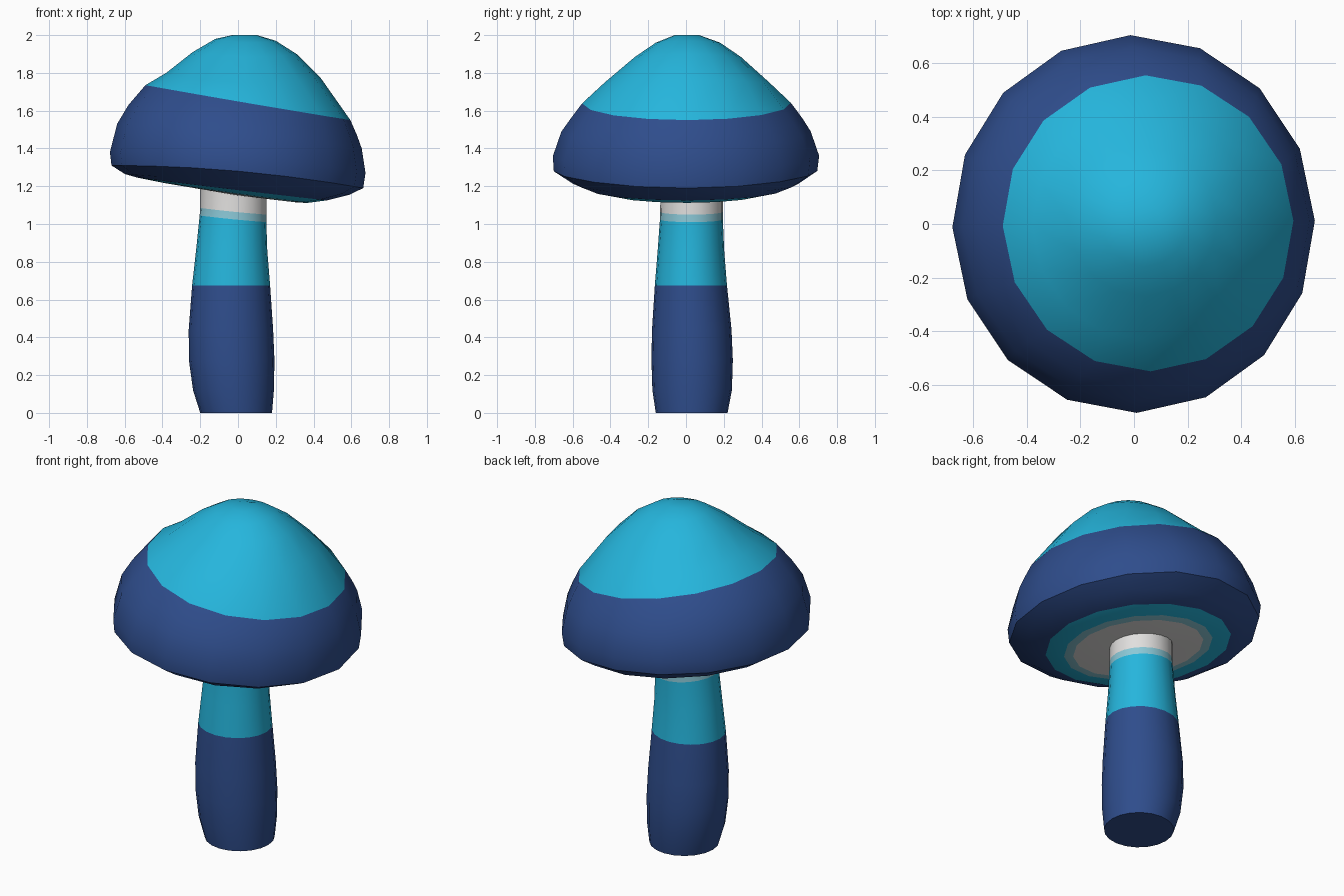
import bpy, bmesh, math


def colour(name, r, g, b):
    m = bpy.data.materials.new(name)
    m.diffuse_color = (r, g, b, 1)
    return m


MATS = [colour("navy", 0.028, 0.074, 0.262), colour("sky_blue", 0.0185, 0.465, 0.72),
        colour("pale_blue", 0.26, 0.58, 0.68), colour("off_white", 0.75, 0.74, 0.73)]
NAVY, SKY, PALE, WHITE = range(4)


def lathe(name, rings, sides, close_first, close_last, turn=0.0):
    """Skin a stack of tilted oval rings.
    ring = (x left, z left, x right, z right, y front, y back, z at front/back, colour of band above)"""
    bm = bmesh.new()
    loops = []
    for xl, zl, xr, zr, yf, yb, zy, _ in rings:
        loop = []
        for i in range(sides):
            a = 2 * math.pi * i / sides + turn
            c, s = math.cos(a), math.sin(a)
            z = zy + (zr - zl) / 2 * c + ((zl + zr) / 2 - zy) * c * c
            loop.append(bm.verts.new(((xl + xr) / 2 + (xr - xl) / 2 * c,
                                      (yf + yb) / 2 + (yb - yf) / 2 * s, z)))
        loops.append(loop)
    for k in range(len(loops) - 1):
        a, b = loops[k], loops[k + 1]
        for i in range(sides):
            j = (i + 1) % sides
            bm.faces.new((a[i], a[j], b[j], b[i])).material_index = rings[k][7]
    if close_first:
        bm.faces.new(loops[0][::-1]).material_index = rings[0][7]
    if close_last:
        bm.faces.new(loops[-1]).material_index = rings[-1][7]
    me = bpy.data.meshes.new(name)
    bm.to_mesh(me)
    bm.free()
    for m in MATS:
        me.materials.append(m)
    me.shade_smooth()
    me.set_sharp_from_angle(angle=math.radians(40))
    ob = bpy.data.objects.new(name, me)
    bpy.context.collection.objects.link(ob)
    return ob


# Cap: from the stem joint out along the underside, round the rim and up to the crown
cap = [
    (-0.19, 1.185, 0.14, 1.135, -0.13, 0.19, 1.155, WHITE),
    (-0.38, 1.215, 0.32, 1.113, -0.36, 0.36, 1.16, PALE),
    (-0.43, 1.225, 0.37, 1.112, -0.41, 0.41, 1.165, SKY),
    (-0.53, 1.245, 0.47, 1.125, -0.51, 0.51, 1.183, NAVY),
    (-0.60, 1.265, 0.59, 1.155, -0.60, 0.60, 1.215, NAVY),
    (-0.67, 1.31, 0.663, 1.19, -0.70, 0.695, 1.28, NAVY),
    (-0.678, 1.38, 0.675, 1.27, -0.705, 0.705, 1.36, NAVY),
    (-0.64, 1.53, 0.655, 1.40, -0.66, 0.66, 1.49, NAVY),
    (-0.58, 1.63, 0.63, 1.47, -0.61, 0.615, 1.56, NAVY),
    (-0.49, 1.735, 0.595, 1.55, -0.55, 0.555, 1.64, SKY),
    (-0.38, 1.80, 0.44, 1.77, -0.43, 0.44, 1.75, SKY),
    (-0.24, 1.91, 0.31, 1.90, -0.27, 0.29, 1.885, SKY),
    (-0.12, 1.98, 0.20, 1.97, -0.16, 0.18, 1.96, SKY),
    (-0.03, 2.0, 0.10, 2.0, -0.06, 0.07, 2.0, SKY),
]
lathe("cap", cap, 16, False, True, math.radians(1))

# Stem: bulging, leaning stalk with slanted colour bands under the cap
stem = [
    (-0.20, 0, 0.18, 0, -0.16, 0.22, 0, NAVY),
    (-0.238, 0.12, 0.19, 0.12, -0.178, 0.243, 0.12, NAVY),
    (-0.26, 0.28, 0.193, 0.28, -0.183, 0.248, 0.28, NAVY),
    (-0.261, 0.44, 0.186, 0.44, -0.18, 0.241, 0.44, NAVY),
    (-0.243, 0.675, 0.17, 0.675, -0.165, 0.217, 0.675, SKY),
    (-0.222, 0.86, 0.155, 0.86, -0.15, 0.202, 0.86, SKY),
    (-0.203, 1.045, 0.15, 1.01, -0.138, 0.195, 1.025, PALE),
    (-0.20, 1.085, 0.15, 1.05, -0.137, 0.195, 1.065, WHITE),
    (-0.20, 1.20, 0.15, 1.15, -0.135, 0.195, 1.17, WHITE),
]
lathe("stem", stem, 20, True, False)
